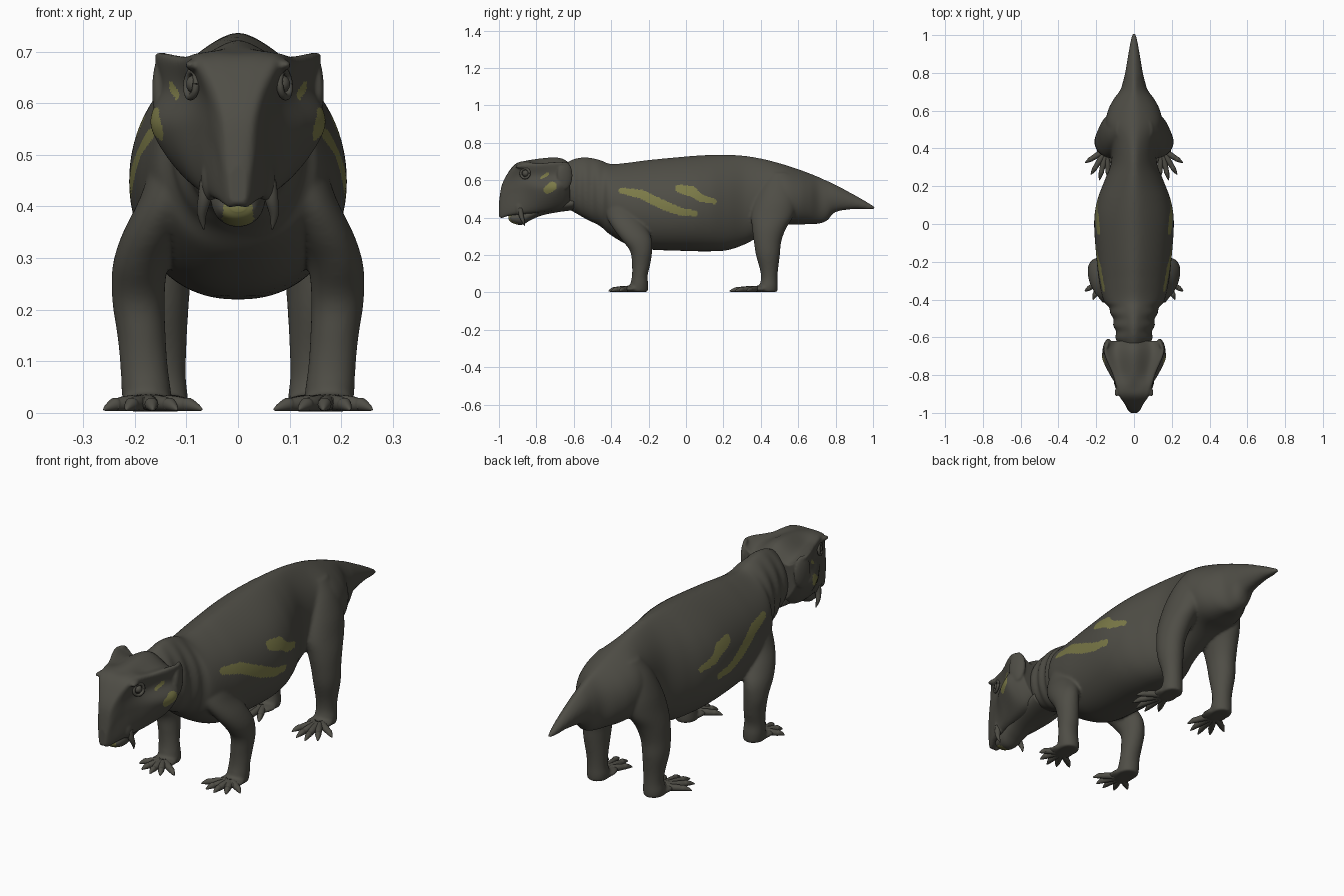
import bpy, bmesh, math
from mathutils import Vector, Matrix

if "Cube" in bpy.data.objects:
    bpy.data.objects.remove(bpy.data.objects["Cube"])


def material(name, rgb):
    m = bpy.data.materials.new(name)
    m.diffuse_color = (*rgb, 1)
    m.use_nodes = True
    m.node_tree.nodes["Principled BSDF"].inputs["Base Color"].default_value = m.diffuse_color
    return m


SKIN = material("dark olive skin", (0.078, 0.075, 0.061))
MARK = material("yellow marking", (0.2, 0.195, 0.065))


def spline(rows, steps, closed=False):
    """Catmull-Rom resampling of rows of numbers."""
    n = len(rows)
    at = (lambda i: rows[i % n]) if closed else (lambda i: rows[max(0, min(n - 1, i))])
    out = []
    for i in range(n if closed else n - 1):
        for s in range(steps):
            t = s / steps
            out.append([0.5 * (2 * b + (c - a) * t + (2 * a - 5 * b + 4 * c - d) * t * t
                               + (3 * b - a - 3 * c + d) * t ** 3)
                        for a, b, c, d in zip(at(i - 1), at(i), at(i + 1), at(i + 2))])
    return out if closed else out + [list(rows[-1])]


def paint(me, rule):
    me.materials.clear()
    me.materials.append(SKIN)
    me.materials.append(MARK)
    for p in me.polygons:
        p.use_smooth = True
        p.material_index = 1 if rule and rule(p.center, p.normal) else 0


def finish(name, bm, rule=None):
    bmesh.ops.recalc_face_normals(bm, faces=bm.faces)
    me = bpy.data.meshes.new(name)
    bm.to_mesh(me)
    bm.free()
    paint(me, rule)
    ob = bpy.data.objects.new(name, me)
    bpy.context.collection.objects.link(ob)
    return ob


def loft(name, rings, rule=None):
    bm = bmesh.new()
    vs = [[bm.verts.new(p) for p in r] for r in rings]
    n = len(vs[0])
    for a, b in zip(vs, vs[1:]):
        for i in range(n):
            bm.faces.new((a[i], a[(i + 1) % n], b[(i + 1) % n], b[i]))
    bm.faces.new(vs[0])
    bm.faces.new(vs[-1])
    return finish(name, bm, rule)


def ellipsoid(name, pos, size, turn=0.0):
    bm = bmesh.new()
    mat = Matrix.Translation(pos) @ Matrix.Rotation(turn, 4, 'Z') @ Matrix.Diagonal((*size, 1))
    bmesh.ops.create_uvsphere(bm, u_segments=28, v_segments=18, radius=1, matrix=mat)
    return finish(name, bm)


def tube(name, rows, seg=14):
    """Round tube through rows of x, y, z, radius."""
    pts = spline(rows, 5)
    rings = []
    for i, p in enumerate(pts):
        d = Vector(pts[min(i + 1, len(pts) - 1)][:3]) - Vector(pts[max(i - 1, 0)][:3])
        q = d.to_track_quat('Z', 'Y')
        rings.append([Vector(p[:3]) + q @ Vector((p[3] * math.cos(k * math.tau / seg),
                      p[3] * math.sin(k * math.tau / seg), 0)) for k in range(seg)])
    return loft(name, rings)


def blend(name, parts, voxel, rounds, rule):
    """Fuse parts into one soft skin, then paint it."""
    bm = bmesh.new()
    for ob in parts:
        bm.from_mesh(ob.data)
        bpy.data.objects.remove(ob)
    ob = finish(name, bm)
    m = ob.modifiers.new("fuse", 'REMESH')
    m.mode, m.voxel_size = 'VOXEL', voxel
    s = ob.modifiers.new("soften", 'SMOOTH')
    s.factor, s.iterations = 0.5, rounds
    dg = bpy.context.evaluated_depsgraph_get()
    me = bpy.data.meshes.new_from_object(ob.evaluated_get(dg))
    ob.modifiers.clear()
    ob.data = me
    paint(me, rule)


def on_path(c, path):
    """Is a point's side projection inside a stripe of (y, z, half width)?"""
    p = Vector((c.y, c.z))
    for a, b in zip(path, path[1:]):
        u, v = Vector(a[:2]), Vector(b[:2])
        t = max(0, min(1, (p - u).dot(v - u) / (v - u).length_squared))
        if (p - u.lerp(v, t)).length < a[2] + (b[2] - a[2]) * t:
            return True
    return False


STRIPES = [[(-.345, .545, .015), (-.24, .525, .024), (-.12, .467, .026), (-.03, .432, .02), (.05, .423, .015)],
           [(-.035, .555, .022), (.03, .54, .028), (.08, .505, .02), (.15, .487, .014)]]
CHEEKS = [[(-.74, .55, .022), (-.715, .568, .024)], [(-.775, .612, .006), (-.74, .633, .009)]]
flank = lambda c, n: abs(c.x) > .1 and any(on_path(c, s) for s in STRIPES)
cheek = lambda c, n: abs(c.x) > .05 and any(on_path(c, s) for s in CHEEKS)

# Body, neck and tail: y, top, bottom, half width
BODY = [(-.68, .67, .47, .08), (-.6, .713, .43, .094), (-.53, .722, .39, .107),
        (-.46, .708, .355, .126), (-.4, .687, .305, .163), (-.3, .695, .25, .185),
        (-.2, .708, .23, .197), (0, .727, .222, .211), (.12, .735, .22, .196),
        (.22, .736, .226, .16), (.32, .73, .26, .122), (.42, .712, .315, .122),
        (.52, .685, .358, .15), (.6, .659, .362, .138), (.66, .637, .366, .108),
        (.71, .617, .368, .072), (.755, .597, .385, .058), (.8, .576, .43, .047),
        (.9, .523, .446, .03), (.97, .483, .444, .018), (1.008, .46, .444, .007)]
rings = []
for y, top, bot, w in spline(BODY, 9):
    zc = bot + .45 * (top - bot)
    if -.62 < y < -.42:  # neck folds
        w += .005 * math.sin((y + .62) * math.tau / .066)
    ring = []
    for k in range(100):
        c, s = math.cos(k * math.tau / 100), math.sin(k * math.tau / 100)
        x = w * c * (1 - .1 * s * s - .25 * s ** 4) if s > 0 else w * math.copysign(abs(c) ** .85, c)
        ring.append((x, y, zc + s * (top - zc if s > 0 else zc - bot)))
    rings.append(ring)
trunk = [loft("trunk", rings)]

# Skull: y, crest z, top dip z, edge x, edge z, temple x, cheek x, cheek z, bottom x, bottom z
SKULL = [(-1.0, .48, .478, .012, .47, .017, .018, .44, .014, .41),
         (-.985, .572, .57, .028, .56, .032, .032, .48, .024, .405),
         (-.95, .642, .64, .05, .63, .05, .048, .52, .042, .418),
         (-.91, .688, .687, .078, .675, .066, .064, .54, .056, .425),
         (-.86, .703, .7, .094, .685, .082, .088, .55, .066, .43),
         (-.79, .715, .69, .114, .685, .106, .132, .55, .08, .435),
         (-.71, .722, .683, .147, .695, .143, .167, .55, .09, .445),
         (-.66, .715, .67, .158, .697, .15, .158, .56, .09, .46),
         (-.62, .69, .65, .14, .68, .14, .135, .575, .08, .49)]
rings = []
for y, zt, zd, wt, ze, wp, wm, zm, wb, zb in spline(SKULL, 8):
    half = [(wt * .6, zd), (wt, ze), (wp, (ze + zm) / 2 + .005), (wm, zm), (wb, zb)]
    ctrl = [(0, zt)] + half + [(0, zb - .004)] + [(-x, z) for x, z in half[::-1]]
    rings.append([(x, y, z) for x, z in spline(ctrl, 8, True)])
head = [loft("skull_core", rings)]

# Lower jaw: y, half width, top, bottom
JAW = [(-.948, .015, .41, .39), (-.932, .036, .42, .373), (-.88, .048, .44, .361),
       (-.83, .055, .45, .387), (-.77, .066, .48, .412), (-.68, .08, .5, .43),
       (-.6, .085, .52, .44)]
rings = [[(w * math.cos(k * math.tau / 36), y, (t + b) / 2 + (t - b) / 2 * math.sin(k * math.tau / 36))
          for k in range(36)] for y, w, t, b in spline(JAW, 6)]
loft("lower_jaw", rings, lambda c, n: c.y < -.885 and n.y < -.15 and abs(c.x) < .034 and abs(n.x) < .6)

# Limbs: x, y, z, x radius, y radius
ARM = [(.09, -.34, .54, .03, .05), (.11, -.345, .48, .055, .08), (.133, -.335, .41, .06, .09),
       (.165, -.3, .345, .06, .092), (.189, -.265, .285, .054, .082),
       (.193, -.24, .22, .051, .059), (.187, -.24, .15, .047, .049), (.182, -.247, .09, .046, .042),
       (.178, -.25, .045, .048, .048), (.175, -.255, .012, .047, .052), (.175, -.255, .003, .043, .048)]
LEG = [(.07, .5, .64, .025, .05), (.085, .49, .57, .055, .085), (.1, .48, .49, .072, .112),
       (.12, .462, .41, .07, .113), (.138, .444, .34, .066, .09), (.149, .436, .27, .06, .073),
       (.152, .438, .2, .056, .064), (.147, .444, .12, .047, .048), (.145, .445, .07, .044, .044),
       (.145, .44, .03, .048, .05), (.145, .44, .003, .044, .048)]
FORE_TOES = [(.07, -.37), (.118, -.405), (.165, -.415), (.217, -.4), (.26, -.355)]
HIND_TOES = [(.085, .275), (.135, .237), (.183, .232), (.228, .262), (.258, .325)]

for side, label in ((1, "left"), (-1, "right")):
    for part, rows, toes in (("front", ARM, FORE_TOES), ("hind", LEG, HIND_TOES)):
        rings = [[(side * (x + rx * math.cos(k * math.tau / 32)), y + ry * math.sin(k * math.tau / 32), z)
                  for k in range(32)] for x, y, z, rx, ry in spline(rows, 5)]
        trunk.append(loft("leg", rings))
        # Foot pad and splayed toes
        fx, fy = rows[-1][0], rows[-1][1] - .045
        trunk.append(ellipsoid("foot", (side * fx, fy, .019), (.056, .065, .017)))
        for i, (tx, ty) in enumerate(toes):
            p = lambda t, z, r: (side * (fx + (tx - fx) * t), fy + (ty - fy) * t, z, r)
            tube(f"{part}_toe_{label}_{i + 1}", [p(.15, .02, .016), p(.5, .018, .015),
                 p(.68, .016, .013), p(.76, .016, .013), p(.92, .01, .007), p(1, .006, .002)])

    # Flared rear corner, brow and tusk socket, fused into the skull
    head.append(ellipsoid("flare", (side * .145, -.648, .625), (.018, .043, .075), side * .3))
    head.append(ellipsoid("brow", (side * .08, -.87, .674), (.017, .045, .013), side * .35))
    head.append(ellipsoid("socket", (side * .054, -.885, .455), (.018, .03, .045)))
    # Eye, eyelid ring and nostril
    ellipsoid(f"eye_{label}", (side * .083, -.857, .637), (.018, .018, .018))
    q = Vector((side, -.4, .1)).normalized().to_track_quat('Z', 'Y')
    tube(f"eyelid_{label}", [(*(Vector((side * .09, -.86, .637)) + q @ Vector(
        (.025 * math.cos(a), .025 * math.sin(a), 0))), .007)
        for a in [k * math.tau / 12 for k in range(13)]], 8)
    ellipsoid(f"nostril_{label}", (side * .034, -.962, .585), (.005, .01, .014))
    # Tusk
    tube(f"tusk_{label}", [(side * .06, -.885, .45, .014), (side * .065, -.882, .415, .013),
                           (side * .07, -.872, .385, .009), (side * .066, -.862, .356, .002)])

blend("body_and_legs", trunk, .0065, 8, flank)
blend("skull", head, .005, 4, cheek)
